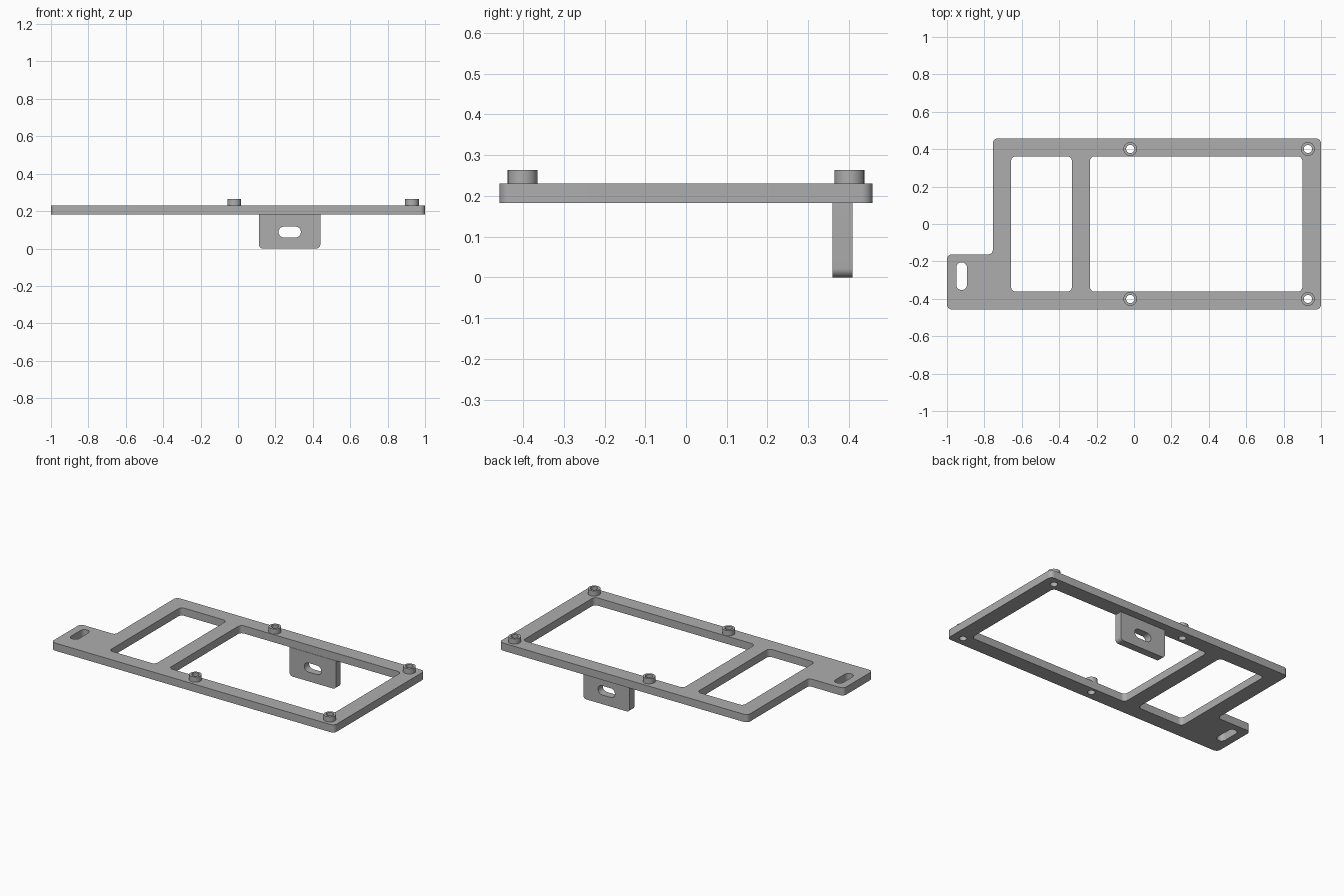
import bpy, bmesh, math
from mathutils import Vector, Matrix

if "Cube" in bpy.data.objects:
    bpy.data.objects.remove(bpy.data.objects["Cube"])

grey = bpy.data.materials.new("grey plastic")
grey.diffuse_color = (0.42, 0.42, 0.42, 1)
grey.use_nodes = True
grey.node_tree.nodes["Principled BSDF"].inputs["Base Color"].default_value = grey.diffuse_color


def rounded(points, radii, steps=8):
    """Closed outline with each corner replaced by an arc."""
    out, n = [], len(points)
    for i, r in enumerate(radii):
        p = Vector(points[i])
        a = (Vector(points[i - 1]) - p).normalized()
        b = (Vector(points[(i + 1) % n]) - p).normalized()
        if r == 0:
            out.append(p)
            continue
        c = p + (a + b) * r  # right-angle corners
        for k in range(steps + 1):
            t = k / steps * math.pi / 2
            out.append(c - b * r * math.cos(t) - a * r * math.sin(t))
    return out


def rect(x0, x1, y0, y1, r):
    return rounded([(x0, y0), (x1, y0), (x1, y1), (x0, y1)], [r] * 4)


def slot(x0, x1, y0, y1):
    return rect(x0, x1, y0, y1, min(x1 - x0, y1 - y0) / 2 - 0.0005)


def circle(x, y, r, n=32):
    return [Vector((x + r * math.cos(2 * math.pi * k / n),
                    y + r * math.sin(2 * math.pi * k / n))) for k in range(n)]


def slab(name, loops, thickness, matrix):
    """Extrude an outline with holes, centred on its own plane."""
    curve = bpy.data.curves.new(name + " profile", 'CURVE')
    curve.dimensions = '2D'
    curve.fill_mode = 'BOTH'
    curve.extrude = thickness / 2
    for loop in loops:
        spline = curve.splines.new('POLY')
        spline.points.add(len(loop) - 1)
        for pt, v in zip(spline.points, loop):
            pt.co = (v.x, v.y, 0, 1)
        spline.use_cyclic_u = True
    temp = bpy.data.objects.new(name + " temp", curve)
    bpy.context.collection.objects.link(temp)
    bpy.context.view_layer.update()
    graph = bpy.context.evaluated_depsgraph_get()
    mesh = bpy.data.meshes.new_from_object(temp.evaluated_get(graph))
    bpy.data.objects.remove(temp)
    bpy.data.curves.remove(curve)
    bm = bmesh.new()
    bm.from_mesh(mesh)
    bmesh.ops.remove_doubles(bm, verts=bm.verts, dist=1e-5)
    bmesh.ops.recalc_face_normals(bm, faces=bm.faces)
    bm.transform(matrix)
    bm.to_mesh(mesh)
    bm.free()
    mesh.name = name
    mesh.materials.clear()
    mesh.materials.append(grey)
    obj = bpy.data.objects.new(name, mesh)
    bpy.context.collection.objects.link(obj)
    bpy.ops.object.select_all(action='DESELECT')
    obj.select_set(True)
    bpy.context.view_layer.objects.active = obj
    bpy.ops.object.shade_smooth_by_angle(angle=math.radians(30))
    return obj


BOTTOM, TOP, BOSS_TOP = 0.182, 0.231, 0.264
HALF_Y, HOLE = 0.4575, 0.022
bosses = [(x, y) for x in (-0.02, 0.93) for y in (-0.401, 0.401)]

# Frame plate with side tab, two windows, tab slot and screw holes
outline = rounded([(-1, -HALF_Y), (1, -HALF_Y), (1, HALF_Y), (-0.755, HALF_Y),
                   (-0.755, -0.162), (-1, -0.162)],
                  [0.027, 0.027, 0.027, 0.027, 0.022, 0.027])
holes = [rect(-0.657, -0.332, -0.362, 0.362, 0.025),
         rect(-0.235, 0.9, -0.362, 0.362, 0.025),
         slot(-0.95, -0.893, -0.353, -0.205)]
holes += [circle(x, y, HOLE) for x, y in bosses]
slab("frame_plate", [outline] + holes, TOP - BOTTOM,
     Matrix.Translation((0, 0, (TOP + BOTTOM) / 2)))

# Standoff rings around the screw holes
for i, (x, y) in enumerate(bosses):
    slab(f"standoff_{i + 1}", [circle(0, 0, 0.0365), circle(0, 0, HOLE)],
         BOSS_TOP - TOP, Matrix.Translation((x, y, (TOP + BOSS_TOP) / 2)))

# Hanging bracket with rounded lower corners and a slot
bracket = rounded([(0.112, 0), (0.44, 0), (0.44, BOTTOM), (0.112, BOTTOM)],
                  [0.022, 0.022, 0, 0])
slab("mounting_bracket", [bracket, slot(0.217, 0.336, 0.059, 0.117)], 0.048,
     Matrix.Translation((0, 0.384, 0)) @ Matrix.Rotation(math.pi / 2, 4, 'X'))
